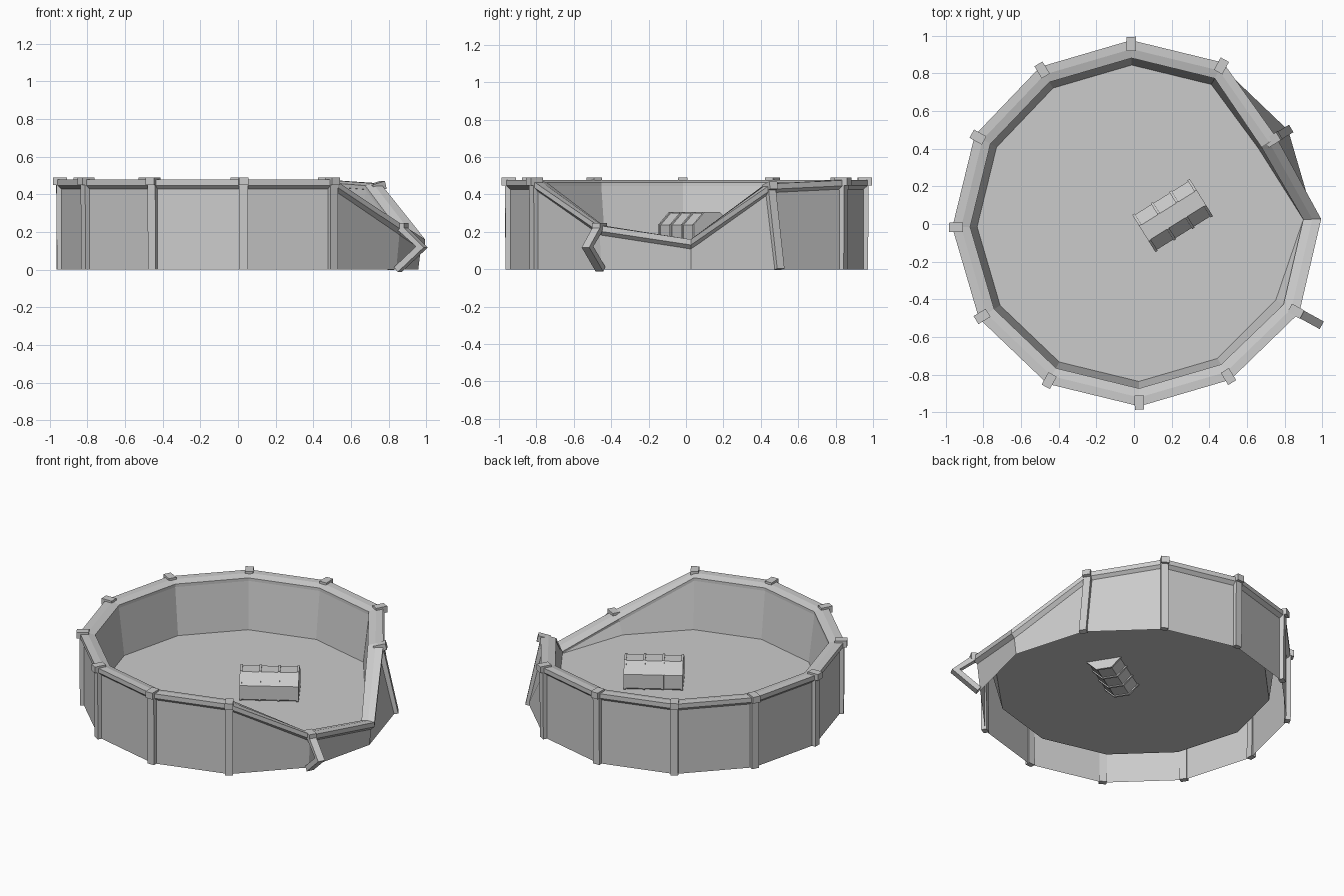
import bpy, bmesh
from math import sin, cos, radians
from mathutils import Vector, Matrix

if "Cube" in bpy.data.objects:
    bpy.data.objects.remove(bpy.data.objects["Cube"])

N = 12
ROT = radians(1.3)
CENTRE = Vector((0.007, 0.004, 0))
FLOOR_Z = 0.135
TOP = 0.477
# collapsed corners: index -> (radial shift, rim top height)
BENT = {0: (0.015, 0.16), 1: (-0.095, 0.458), 11: (0.02, 0.235)}


def radial(i):
    a = ROT + radians(30) * i
    return Vector((cos(a), sin(a), 0))


def at(i, r, z):
    return CENTRE + radial(i) * r + Vector((0, 0, z))


def shift(i):
    return BENT.get(i, (0, TOP))


def finish(name, bm):
    bmesh.ops.recalc_face_normals(bm, faces=bm.faces)
    me = bpy.data.meshes.new(name)
    bm.to_mesh(me)
    bm.free()
    ob = bpy.data.objects.new(name, me)
    bpy.context.collection.objects.link(ob)
    return ob


def loft(name, rows, loop_rows=False):
    """Skin closed rings of points, optionally joining last ring to first."""
    bm = bmesh.new()
    vs = [[bm.verts.new(p) for p in row] for row in rows]
    pairs = list(zip(vs, vs[1:])) + ([(vs[-1], vs[0])] if loop_rows else [])
    for a, b in pairs:
        n = len(a)
        for k in range(n):
            bm.faces.new((a[k], a[(k + 1) % n], b[(k + 1) % n], b[k]))
    if not loop_rows and len(rows[0]) == 4:
        bm.faces.new(vs[0])
        bm.faces.new(vs[-1])
    return finish(name, bm)


def beam(name, i, pts, width, depth):
    """Rectangular bar following (radius, height) points at corner i."""
    side = Vector((-radial(i).y, radial(i).x, 0)) * width / 2
    p = [Vector(q) for q in pts]
    rows = []
    for k, q in enumerate(p):
        d = (p[min(k + 1, len(p) - 1)] - p[max(k - 1, 0)]).normalized()
        n = Vector((d.y, -d.x)) * depth / 2
        if 0 < k < len(p) - 1:
            n *= 1 / max(0.5, abs(d.dot((p[k + 1] - q).normalized())))
        o, j = q + n, q - n
        rows.append([at(i, o.x, o.y) - side, at(i, o.x, o.y) + side,
                     at(i, j.x, j.y) + side, at(i, j.x, j.y) - side])
    return loft(name, rows)


# rim: closed cross-section swept round the twelve corners
RIM = [(0.945, -0.055), (0.972, -0.03), (0.972, 0), (0.925, 0),
       (0.877, -0.012), (0.877, -0.032)]
loft("rim", [[at(i, r + shift(i)[0], z + shift(i)[1]) for r, z in RIM]
             for i in range(N)], True)

# outer wall: base ring stays put, top ring follows the rim
base = [at(i, 0.95, 0) for i in range(N)]
top = [at(i, 0.95 + shift(i)[0], shift(i)[1] - 0.04) for i in range(N)]
loft("outer_wall", [base, top])

# inner liner sloping down to the floor
floor_r = {0: 0.892, 1: 0.765, 11: 0.85}
edge = [at(i, floor_r.get(i, 0.84), FLOOR_Z) for i in range(N)]
lip = [at(i, 0.88 + shift(i)[0], max(shift(i)[1] - 0.025, FLOOR_Z + 0.003))
       for i in range(N)]
loft("inner_liner", [edge, lip])

# floor sheet
bm = bmesh.new()
bm.faces.new([bm.verts.new(p) for p in edge])
finish("floor", bm)

# posts and caps (none at the collapsed corner)
for i in range(1, N):
    dr, z = shift(i)
    if i == 11:
        path = [(0.985, z - 0.015), (1.105, 0.12), (0.96, 0.0)]
    else:
        path = [(0.952, 0), (0.955 + dr, z - 0.02)]
    beam(f"post_{i}", i, path, 0.046, 0.034)
    tilt = 0.02 if i == 1 else 0
    beam(f"post_cap_{i}", i, [(0.915 + dr, z - 0.008 - tilt),
                              (0.99 + dr, z - 0.008)], 0.05, 0.042)

# half-sunk barrel with four hoops
place = (Matrix.Translation((0.205, 0.045, 0.19)) @ Matrix.Rotation(radians(32), 4, 'Z')
         @ Matrix.Rotation(radians(90), 4, 'Y') @ Matrix.Rotation(radians(22.5), 4, 'Z'))


def drum(name, offset, r, length):
    bm = bmesh.new()
    bmesh.ops.create_cone(bm, cap_ends=True, segments=8, radius1=r, radius2=r,
                          depth=length, matrix=place @ Matrix.Translation((0, 0, offset)))
    return finish(name, bm)


drum("barrel", 0, 0.119, 0.35)
for k in range(4):
    drum(f"barrel_hoop_{k}", -0.173 + k * 0.1153, 0.126, 0.014)
